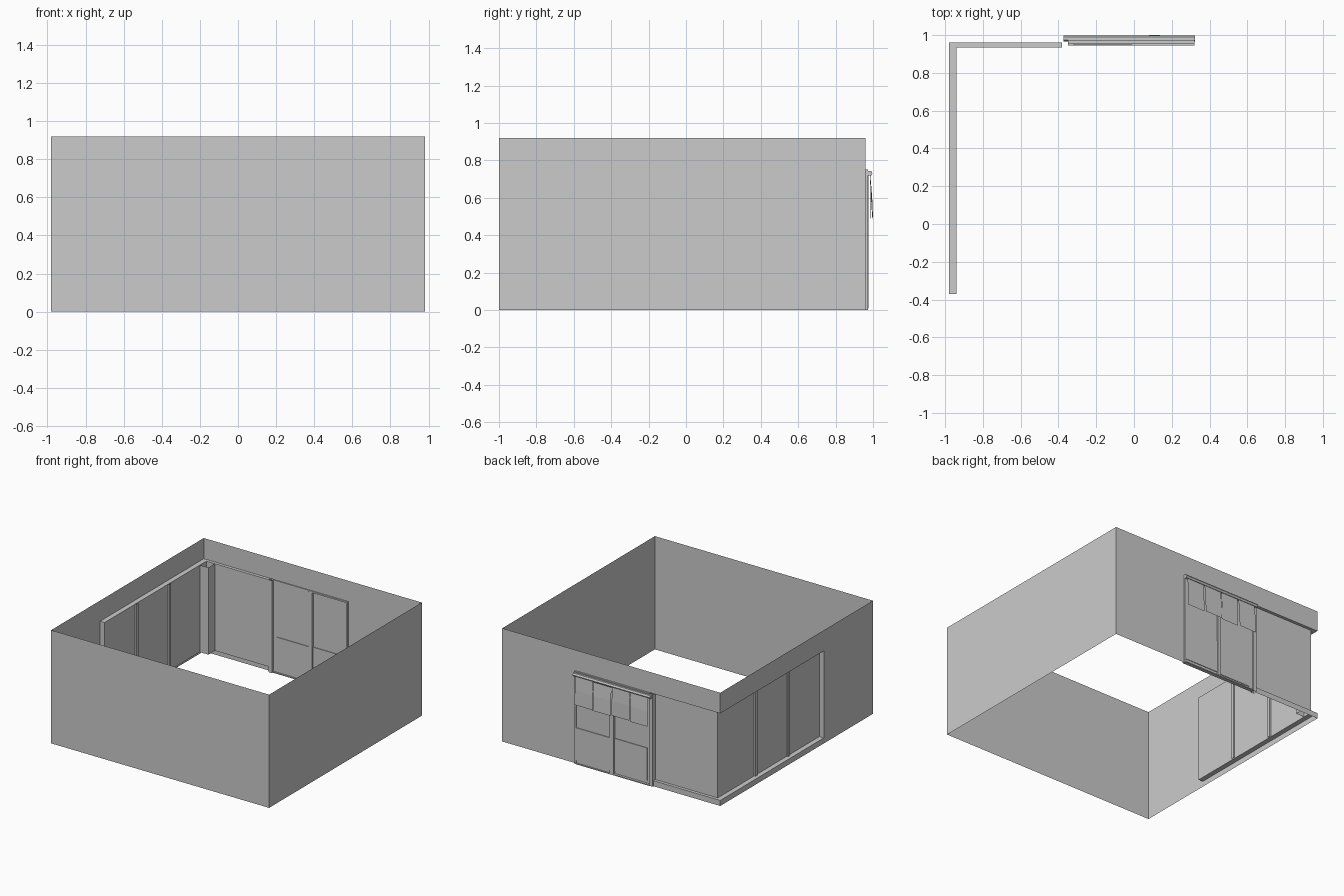
import bpy, bmesh, math, random
from mathutils import Vector

if "Cube" in bpy.data.objects:
    bpy.data.objects.remove(bpy.data.objects["Cube"])

random.seed(3)


def mesh_object(name, faces):
    """Object from a list of polygons, each a list of points."""
    bm = bmesh.new()
    for pts in faces:
        bm.faces.new([bm.verts.new(p) for p in pts])
    bmesh.ops.remove_doubles(bm, verts=bm.verts, dist=0.0003)
    bmesh.ops.recalc_face_normals(bm, faces=bm.faces)
    me = bpy.data.meshes.new(name)
    bm.to_mesh(me)
    bm.free()
    ob = bpy.data.objects.new(name, me)
    bpy.context.collection.objects.link(ob)
    return ob


def box(name, x, y, z, caps=True):
    """Box from ranges; caps=False leaves top and bottom open."""
    ring = [(x[0], y[0]), (x[1], y[0]), (x[1], y[1]), (x[0], y[1])]
    faces = []
    for i in range(4):
        a, b = ring[i], ring[(i + 1) % 4]
        faces.append([(*a, z[0]), (*b, z[0]), (*b, z[1]), (*a, z[1])])
    if caps:
        faces += [[(*p, z[0]) for p in ring], [(*p, z[1]) for p in ring]]
    return mesh_object(name, faces)


X, YF, YB, H = 0.98, -1.0, 0.96, 0.92      # shell extents
SILL, HEAD = 0.045, 0.752                  # window sill and opening head
GX, GY = -0.94, 0.935                      # glazing planes
WX, WY = -0.38, -0.37                      # ends of the corner window
D0, D1 = -0.35, 0.32                       # door opening


def on_back(pts, y=YB):
    return [(a, y, z) for a, z in pts]


def on_left(pts, x=-X):
    return [(x, a, z) for a, z in pts]


def rect(a0, a1, z0, z1):
    return [(a0, z0), (a1, z0), (a1, z1), (a0, z1)]


# Outer walls, single skins with the shop front cut out
mesh_object("outer_walls", [
    on_back(rect(-X, X, 0, H), YF),
    on_left(rect(YF, YB, 0, H), X),
    on_back([(X, 0), (X, H), (-X, H), (-X, HEAD), (D1, HEAD), (D1, 0)]),
    on_left([(YF, 0), (YB, 0), (YB, SILL), (WY, SILL),
             (WY, HEAD), (YB, HEAD), (YB, H), (YF, H)]),
    on_back(rect(-X, WX, 0, SILL)),
])

# Corner window reveals: mitred sill and head, plus end jambs
reveals = []
for z in (SILL, HEAD):
    reveals.append([(-X, WY, z), (GX, WY, z), (GX, GY, z), (-X, YB, z)])
    reveals.append([(-X, YB, z), (GX, GY, z), (WX, GY, z), (WX, YB, z)])
reveals.append([(-X, WY, SILL), (GX, WY, SILL), (GX, WY, HEAD), (-X, WY, HEAD)])
reveals.append([(WX, YB, SILL), (WX, GY, SILL), (WX, GY, HEAD), (WX, YB, HEAD)])
mesh_object("window_reveals", reveals)

# Glazing
mesh_object("side_window_glass", [on_left(rect(WY, GY, SILL, HEAD), GX)])
mesh_object("back_window_glass", [on_back(rect(GX, WX, SILL, HEAD), GY)])

# Posts and mullions
box("corner_post", (GX, GX + 0.077), (GY - 0.083, GY), (SILL, HEAD), False)
for i, y in enumerate((0.035, 0.455)):
    box(f"side_mullion_{i}", (GX - 0.012, GX + 0.012), (y - 0.012, y + 0.012),
        (SILL, HEAD), False)
box("door_side_post", (WX, D0), (GY, 0.97), (0, HEAD), False)

# Door frame: head, threshold, far jamb
box("door_head", (D0, D1), (0.952, 0.974), (HEAD - 0.012, HEAD))
box("door_threshold", (D0, D1), (0.945, 0.974), (0, 0.008))
box("door_jamb", (D1 - 0.01, D1), (0.948, 0.972), (0, HEAD), False)

# Two sliding doors, the second one behind the first
for i, (x0, x1, y) in enumerate(((-0.03, D1, 0.966), (D0, 0.0, 0.955))):
    mesh_object(f"door_pane_{i}", [on_back(rect(x0, x1, 0.008, HEAD - 0.01), y)])
    box(f"door_lower_panel_{i}", (x0 + 0.028, x1 - 0.01), (y - 0.005, y + 0.005),
        (0.03, 0.295))
box("door_meeting_post", (-0.03, 0.003), (0.948, 0.976), (0.008, HEAD - 0.01), False)

# Curtain rod, six-sided
bpy.ops.mesh.primitive_cylinder_add(vertices=6, radius=0.015, depth=0.695,
                                    location=(-0.025, 0.982, 0.731),
                                    rotation=(0, math.pi / 2, 0))
bpy.context.object.name = "curtain_rod"

# Four hanging cloth panels, each swinging a little differently
width = 0.165
for i in range(4):
    x0 = -0.352 + i * width
    t = [0.996, 0.987, 0.998, 0.991][i]
    s = random.uniform(-0.006, 0.006)
    rows = [(0.725, 0.983, 0), (0.61, (0.984 + t) / 2 + 0.002, s / 2), (0.49, t, s)]
    pts = [[(x0 + 0.003 + d, y, z), (x0 + width - 0.003 + d, y + 0.002, z)]
           for z, y, d in rows]
    mesh_object(f"door_curtain_{i}", [
        [a[0], a[1], b[1], b[0]] for a, b in zip(pts, pts[1:])])
